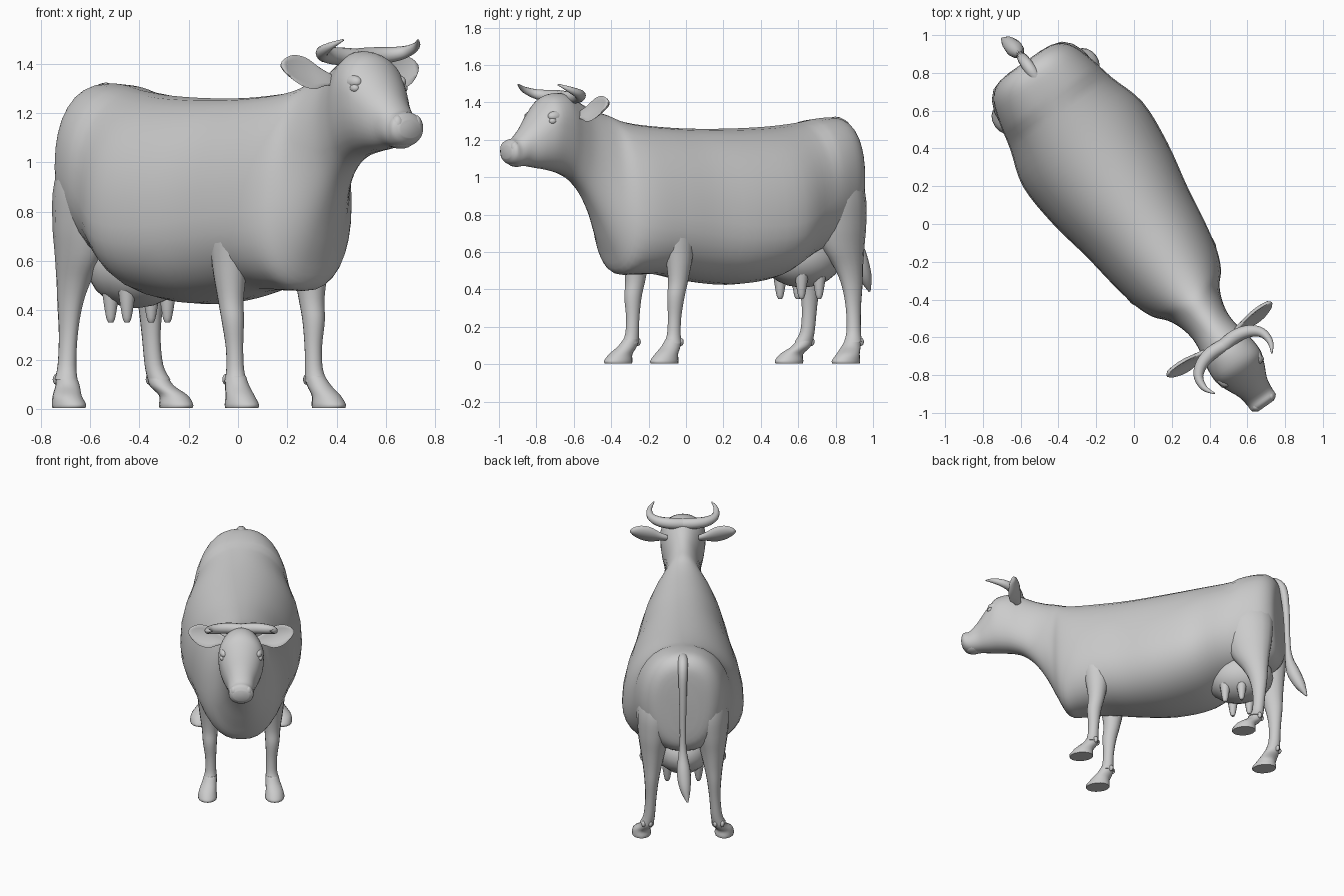
import bpy, bmesh, math
from mathutils import Vector

if "Cube" in bpy.data.objects:
    bpy.data.objects.remove(bpy.data.objects["Cube"])

YAW = math.radians(35)
FWD = Vector((math.sin(YAW), -math.cos(YAW), 0))
SIDE = Vector((math.cos(YAW), math.sin(YAW), 0))


def place(s, t, z):
    """Animal space (forward, sideways, up) to world space."""
    return FWD * s + SIDE * (t + 0.02) + Vector((0, 0, z))


def smooth_path(rows, n=4):
    """Catmull-Rom interpolation of rows of numbers."""
    out = []
    for i in range(len(rows) - 1):
        a, b = rows[max(i - 1, 0)], rows[i]
        c, d = rows[i + 1], rows[min(i + 2, len(rows) - 1)]
        for k in range(n):
            u = k / n
            out.append([0.5 * (2 * q + (r - p) * u + (2 * p - 5 * q + 4 * r - w) * u * u
                               + (3 * q - p - 3 * r + w) * u ** 3)
                        for p, q, r, w in zip(a, b, c, d)])
    return out + [list(rows[-1])]


def loft(name, rings, angle=60):
    bm = bmesh.new()
    vr = [[bm.verts.new(place(*p)) for p in ring] for ring in rings]
    n = len(vr[0])
    for a, b in zip(vr, vr[1:]):
        for i in range(n):
            bm.faces.new((a[i], a[(i + 1) % n], b[(i + 1) % n], b[i]))
    bm.faces.new(vr[0])
    bm.faces.new(vr[-1])
    bmesh.ops.recalc_face_normals(bm, faces=bm.faces)
    me = bpy.data.meshes.new(name)
    bm.to_mesh(me)
    bm.free()
    ob = bpy.data.objects.new(name, me)
    bpy.context.collection.objects.link(ob)
    bpy.ops.object.select_all(action='DESELECT')
    ob.select_set(True)
    bpy.context.view_layer.objects.active = ob
    bpy.ops.object.shade_smooth_by_angle(angle=math.radians(angle))
    return ob


def circle(n):
    return [(math.cos(2 * math.pi * i / n), math.sin(2 * math.pi * i / n)) for i in range(n)]


def limb(name, rows, n=16):
    """Horizontal oval sections: s, t, z, radius along, radius across."""
    return loft(name, [[(s + rs * c, t + rt * d, z) for c, d in circle(n)]
                       for s, t, z, rs, rt in smooth_path(rows)])


def tube(name, rows, n=12):
    """Round sections across a path: s, t, z, radius."""
    path, rings = smooth_path(rows), []
    for i, (s, t, z, r) in enumerate(path):
        d = Vector(path[min(i + 1, len(path) - 1)][:3]) - Vector(path[max(i - 1, 0)][:3])
        q = d.to_track_quat('Z', 'Y')
        rings.append([Vector((s, t, z)) + q @ Vector((c * r, e * r, 0)) for c, e in circle(n)])
    return loft(name, rings)


def blob(name, s, t, z, rs, rt, rz, n=16):
    rows = [(math.cos(a), math.sin(a)) for a in
            [math.pi * (0.02 + 0.96 * i / 10) for i in range(11)]]
    return loft(name, [[(s + rs * k * c, t + rt * k * d, z + rz * h) for c, d in circle(n)]
                       for h, k in rows])


# Body, neck and head: s, top, bottom, height of widest point, half width
trunk = [
    (-1.035, 1.16, .80, 1.03, .10), (-1.02, 1.26, .70, 1.0, .19), (-.96, 1.315, .64, .98, .255),
    (-.85, 1.315, .61, .95, .295), (-.70, 1.29, .56, .86, .33), (-.50, 1.27, .46, .76, .388),
    (-.25, 1.26, .425, .74, .372), (0, 1.26, .445, .76, .325), (.20, 1.27, .48, .78, .295),
    (.36, 1.285, .48, .80, .262), (.46, 1.305, .49, .83, .22), (.525, 1.33, .61, .90, .165),
    (.60, 1.35, .77, 1.04, .13), (.68, 1.38, .90, 1.14, .115), (.76, 1.42, .98, 1.21, .122),
    (.84, 1.45, 1.02, 1.26, .14), (.93, 1.435, 1.04, 1.28, .145), (1.0, 1.37, 1.05, 1.23, .122),
    (1.07, 1.28, 1.06, 1.17, .09), (1.13, 1.215, 1.06, 1.13, .08),
    (1.17, 1.20, 1.075, 1.14, .077), (1.19, 1.17, 1.10, 1.135, .05)]
rings = []
for s, top, bot, zw, w in smooth_path(trunk):
    ring = []
    for c, d in circle(32):
        p = (0.85 if s < -.75 else 1.0) if d > 0 else 0.85
        h = top - zw if d > 0 else zw - bot
        ring.append((s, w * math.copysign(abs(c) ** p, c), zw + h * math.copysign(abs(d) ** 0.92, d)))
    rings.append(ring)
loft("body_and_head", rings)

# Tail with tuft
tube("tail", [(-.90, 0, 1.28, .03), (-.98, 0, 1.29, .032), (-1.045, 0, 1.23, .03),
              (-1.07, 0, 1.05, .024), (-1.08, 0, .80, .02), (-1.09, 0, .68, .028),
              (-1.12, -.005, .57, .045), (-1.165, -.015, .47, .036), (-1.205, -.03, .39, .006)])

# Udder
blob("udder", -.745, 0, .575, .23, .185, .165, 24)

front = [(.27, .16, 1.02, .09, .04), (.25, .175, .88, .14, .085), (.21, .195, .72, .105, .085),
         (.20, .20, .58, .078, .07), (.205, .20, .45, .056, .052), (.22, .20, .36, .048, .045),
         (.225, .195, .25, .037, .035), (.23, .195, .16, .038, .036), (.24, .20, .11, .05, .045)]
rear = [(-.84, .14, 1.12, .12, .08), (-.83, .165, .92, .19, .125), (-.85, .18, .76, .17, .112),
        (-.875, .19, .63, .13, .085), (-.91, .195, .52, .085, .062), (-.93, .20, .42, .06, .046),
        (-.935, .205, .30, .043, .036), (-.93, .215, .18, .04, .037), (-.915, .23, .12, .05, .045)]

for label, k in (("left", 1), ("right", -1)):
    def mir(rows):
        return [(r[0], k * r[1], *r[2:]) for r in rows]

    # Legs, hooves and dewclaws
    for name, rows, hs, ht in (("front", front, .305, .215), ("rear", rear, -.845, .265)):
        limb(f"{name}_leg_{label}", mir(rows))
        s, t = rows[-1][:2]
        limb(f"{name}_hoof_{label}", mir([
            (s - .005, t - .005, .135, .042, .04), (s + .015, t + .003, .095, .054, .047),
            (hs - .015, ht - .002, .055, .066, .055), (hs, ht, .02, .082, .062),
            (hs, ht, .005, .080, .060)]))
        for e in (-.022, .022):
            blob(f"{name}_dewclaw_{label}", s - .036, k * (t + e), .12, .018, .014, .022, 8)

    # Teats
    for s in (-.67, -.785):
        limb(f"teat_{label}", mir([(s, .10, .50, .04, .04), (s, .10, .43, .03, .03),
                                   (s, .10, .37, .019, .019), (s, .10, .35, .010, .010)]), 10)

    # Horns
    tube(f"horn_{label}", mir([(.80, 0, 1.425, .036), (.795, .08, 1.43, .036),
                               (.815, .155, 1.435, .032), (.86, .205, 1.447, .025),
                               (.925, .213, 1.47, .016), (.98, .185, 1.496, .004)]))

    # Ears: cupped leaves, u along the ear, half width across
    ear = []
    for u, w in smooth_path([(0, .025), (.2, .04), (.45, .068), (.7, .066), (.9, .038), (1, .006)]):
        t, z = .10 + .24 * u, 1.335 + .055 * u
        ear.append([(.775 - .015 * u - .4 * w * c + .014 * d * min(1, w / .03) + .35 * w * c * c - .2 * w,
                     k * t, z + .93 * w * c) for c, d in circle(14)])
    loft(f"ear_{label}", ear)

    # Eyes, brows and nostrils
    blob(f"eye_{label}", .965, k * .118, 1.30, .024, .02, .018, 12)
    blob(f"brow_{label}", .94, k * .108, 1.325, .05, .03, .03, 12)
    blob(f"nostril_{label}", 1.162, k * .045, 1.155, .026, .026, .036, 12)

# Lower lip
blob("chin", 1.12, 0, 1.085, .05, .055, .03)
